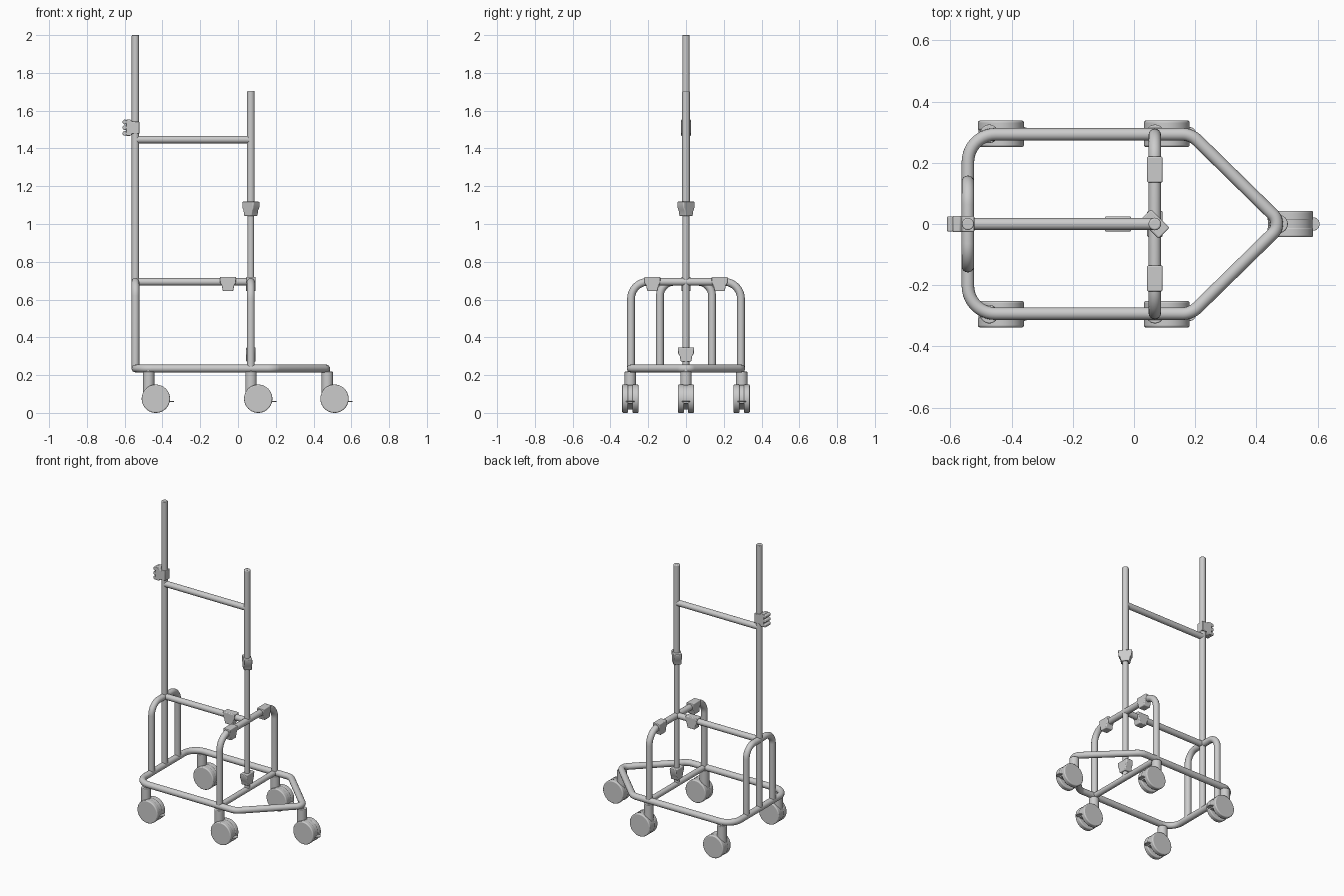
import bpy, bmesh, math
from mathutils import Vector, Matrix

if "Cube" in bpy.data.objects:
    bpy.data.objects.remove(bpy.data.objects["Cube"])

XR, XF = -0.543, 0.068      # rear and front post positions
ZB, ZT, W, R = 0.235, 0.694, 0.293, 0.0205


def finish(name, bm, bevel=0.0, loc=(0, 0, 0), rot=(0, 0, 0)):
    bmesh.ops.recalc_face_normals(bm, faces=bm.faces)
    me = bpy.data.meshes.new(name)
    bm.to_mesh(me)
    bm.free()
    ob = bpy.data.objects.new(name, me)
    bpy.context.collection.objects.link(ob)
    ob.location, ob.rotation_euler = loc, rot
    if bevel:
        m = ob.modifiers.new("bevel", 'BEVEL')
        m.width, m.segments, m.limit_method = bevel, 3, 'ANGLE'
        m.angle_limit = math.radians(40)
    for o in bpy.context.selected_objects:
        o.select_set(False)
    bpy.context.view_layer.objects.active = ob
    ob.select_set(True)
    bpy.ops.object.shade_smooth_by_angle(angle=math.radians(35))
    return ob


def cylinder(name, a, b, r, bevel=0.0, segs=32):
    a, b = Vector(a), Vector(b)
    bm = bmesh.new()
    q = (b - a).to_track_quat('Z', 'Y').to_matrix().to_4x4()
    bmesh.ops.create_cone(bm, cap_ends=True, segments=segs, radius1=r, radius2=r,
                          depth=(b - a).length, matrix=Matrix.Translation((a + b) / 2) @ q)
    return finish(name, bm, bevel)


def fillet(p0, p, p1, r, n=10):
    # arc of radius r rounding the corner p
    u, v = (p0 - p).normalized(), (p1 - p).normalized()
    half = u.angle(v) / 2
    c = p + (u + v).normalized() * (r / math.sin(half))
    s, e = p + u * (r / math.tan(half)) - c, p + v * (r / math.tan(half)) - c
    return [c + s.slerp(e, i / n) * r / s.slerp(e, i / n).length for i in range(n + 1)]


def tube(name, pts, radii, r=R, closed=False):
    # bent pipe through corner points
    pts = [Vector(p) for p in pts]
    path, n = [], len(pts)
    for i, p in enumerate(pts):
        if radii[i]:
            path += fillet(pts[i - 1], p, pts[(i + 1) % n], radii[i])
        else:
            path.append(p)
    cu = bpy.data.curves.new(name, 'CURVE')
    cu.dimensions, cu.bevel_depth, cu.bevel_resolution = '3D', r, 6
    cu.use_fill_caps = not closed
    sp = cu.splines.new('POLY')
    sp.points.add(len(path) - 1)
    for q, p in zip(sp.points, path):
        q.co = (*p, 1)
    sp.use_cyclic_u = closed
    sp.use_smooth = True
    ob = bpy.data.objects.new(name, cu)
    bpy.context.collection.objects.link(ob)
    for o in bpy.context.selected_objects:
        o.select_set(False)
    bpy.context.view_layer.objects.active = ob
    ob.select_set(True)
    bpy.ops.object.convert(target='MESH')


def slab(name, profile, width, bevel, loc, rot=(0, 0, 0)):
    # XZ profile given thickness along y
    bm = bmesh.new()
    f = bm.faces.new([bm.verts.new((x, -width / 2, z)) for x, z in profile])
    g = bmesh.ops.extrude_face_region(bm, geom=[f])
    bmesh.ops.translate(bm, vec=(0, width, 0),
                        verts=[v for v in g['geom'] if isinstance(v, bmesh.types.BMVert)])
    return finish(name, bm, bevel, loc, rot)


# Base frame and cross bar
tube("base_frame", [(XR, -W, ZB), (0.187, -W, ZB), (0.486, 0, ZB), (0.187, W, ZB), (XR, W, ZB)],
     [0.09, 0.07, 0.045, 0.07, 0.09], closed=True)
cylinder("base_cross_bar", (XF, -W, ZB), (XF, W, ZB), 0.018)

# Hoops
for name, x, w, rad in (("front_hoop", XF, 0.291, 0.09), ("rear_hoop", XR, 0.138, 0.075)):
    tube(name, [(x, -w, ZB), (x, -w, ZT), (x, w, ZT), (x, w, ZB)], [0, rad, rad, 0])

# Posts and horizontal bars
cylinder("rear_post", (XR, 0, ZB), (XR, 0, 2.0), 0.0195, 0.004)
cylinder("front_post_lower", (XF, 0, ZB), (XF, 0, 1.12), 0.0175)
cylinder("front_post_upper", (XF, 0, 1.09), (XF, 0, 1.705), 0.0205, 0.006)
for name, z in (("upper_bar", 1.447), ("lower_bar", ZT)):
    cylinder(name, (XR, 0, z), (XF, 0, z), 0.0195)

# Clamps: a block tapering into a grip
grip = [(-.043, .026), (.043, .026), (.041, -.006), (.033, -.02), (.027, -.05),
        (-.027, -.05), (-.033, -.02), (-.041, -.006)]
q = math.pi / 2
slab("lower_bar_clamp", grip, 0.05, 0.005, (-0.053, 0, ZT))
for s, side in ((-1, "right"), (1, "left")):
    slab("hoop_clamp_" + side, grip, 0.05, 0.005, (XF, 0.178 * s, ZT), (0, 0, q))
slab("post_base_clamp", grip, 0.05, 0.005, (XF, 0, 0.321), (0, 0, q))
slab("post_middle_clamp", grip, 0.05, 0.005, (XF, 0, 1.092), (0, 0, -q / 2))

# Rear post clamp with a three-fingered grip
body = [(-.05, -.041), (-.025, -.041), (-.018, -.03), (.021, -.03),
        (.021, .034), (-.018, .034), (-.025, .045), (-.05, .045)]
slab("rear_post_clamp", body, 0.052, 0.004, (XR, 0, 1.508))
for i in (-1, 0, 1):
    cylinder(f"clamp_finger_{i + 2}", (XR - 0.056, -0.025, 1.51 + i * 0.03),
             (XR - 0.056, 0.025, 1.51 + i * 0.03), 0.0125, 0.004, 20)


def caster(tag, x, y):
    # twin wheels, hood, stem and brake pedal, trailing toward +x
    cx, cz, r = x + 0.038, 0.075, 0.075
    for s, n in ((-1, "a"), (1, "b")):
        cylinder(f"{tag}_wheel_{n}", (cx, y + s * 0.011, cz), (cx, y + s * 0.043, cz), r, 0.006, 40)
    arc = [math.radians(-20 + 250 * i / 30) for i in range(31)]
    slab(tag + "_hood", [(0.073 * math.cos(a), 0.073 * math.sin(a)) for a in arc]
         + [(0, -0.03)], 0.026, 0, (cx, y, cz))
    cylinder(tag + "_stem", (x, y, 0.09), (x, y, 0.218), 0.03, 0.004)
    cylinder(tag + "_pin", (x, y, 0.21), (x, y, 0.235), 0.014)
    cylinder(tag + "_pedal", (cx + 0.074, y, 0.057), (cx + 0.074, y, 0.062), 0.022, 0.001, 24)


# Casters
caster("nose_caster", 0.473, 0)
for s, side in ((-1, "right"), (1, "left")):
    caster("rear_caster_" + side, -0.473, 0.295 * s)
    caster("middle_caster_" + side, 0.069, 0.295 * s)
